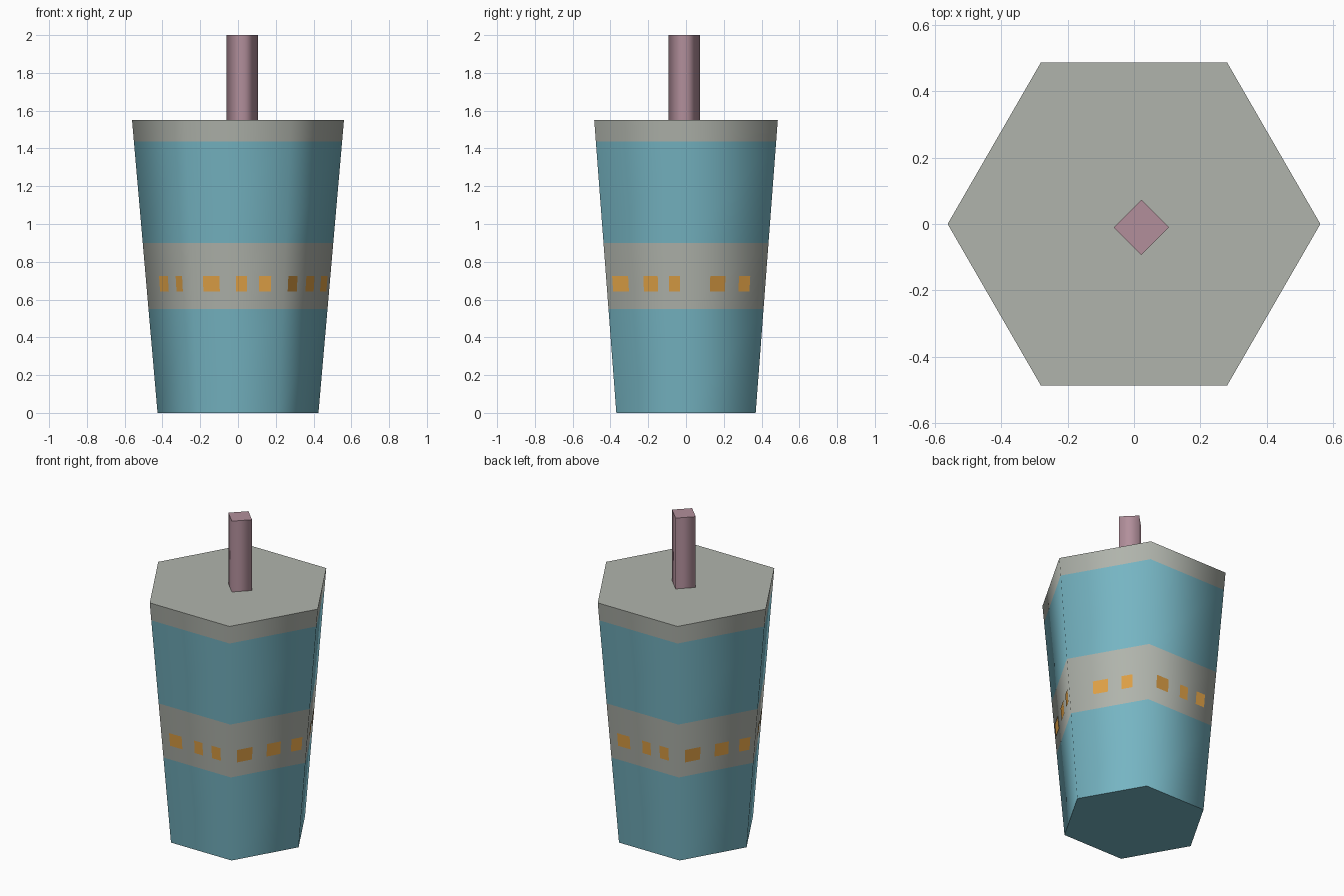
import bpy, bmesh, math
from mathutils import Vector

if "Cube" in bpy.data.objects:
    bpy.data.objects.remove(bpy.data.objects["Cube"])


def material(name, rgb):
    lin = [((c / 255 + 0.055) / 1.055) ** 2.4 for c in rgb]
    m = bpy.data.materials.new(name)
    m.diffuse_color = (*lin, 1)
    m.use_nodes = True
    m.node_tree.nodes["Principled BSDF"].inputs["Base Color"].default_value = m.diffuse_color
    return m


TEAL = material("teal", (118, 181, 195))
GREY = material("warm_grey", (176, 180, 172))
ORANGE = material("orange", (222, 160, 70))
PINK = material("dusty_pink", (178, 143, 155))

H, R0, R1 = 1.55, 0.426, 0.561


def corner(i, z):
    r = R0 + (R1 - R0) * z / H
    a = math.radians(60 * i)
    return Vector((r * math.cos(a), r * math.sin(a), z))


def finish(bm, name, mats):
    me = bpy.data.meshes.new(name)
    bm.to_mesh(me)
    bm.free()
    for m in mats:
        me.materials.append(m)
    ob = bpy.data.objects.new(name, me)
    bpy.context.collection.objects.link(ob)
    return ob


def prism(name, rings, ring_mats, mats):
    """Closed prism: smooth sides, flat caps with sharp rims."""
    bm = bmesh.new()
    rows = [[bm.verts.new(p) for p in ring] for ring in rings]
    n = len(rows[0])
    for k in range(len(rows) - 1):
        for i in range(n):
            j = (i + 1) % n
            f = bm.faces.new((rows[k][i], rows[k][j], rows[k + 1][j], rows[k + 1][i]))
            f.smooth = True
            f.material_index = ring_mats[k]
    caps = [bm.faces.new(rows[0][::-1]), bm.faces.new(rows[-1])]
    for cap, mi in zip(caps, (ring_mats[0], ring_mats[-1])):
        cap.material_index = mi
        for e in cap.edges:
            e.smooth = False
    return finish(bm, name, mats)


# Tapered six-sided cup with grey band and grey lid
levels = [0, 0.55, 0.90, 1.437, H]
prism("cup", [[corner(i, z) for i in range(6)] for z in levels],
      [0, 1, 0, 1], [TEAL, GREY])

# Four-sided straw
straw_rings = [[(0.022 + 0.083 * math.cos(a), -0.01 + 0.083 * math.sin(a), z)
                for a in (0, math.pi / 2, math.pi, 1.5 * math.pi)] for z in (1.54, 2.0)]
prism("straw", straw_rings, [0], [PINK])

# Orange spots on the band; the pattern repeats every three sides
spots = [
    [(0.12, 0.30), (0.48, 0.60), (0.73, 0.86)],   # front and back
    [(0.08, 0.28), (0.47, 0.65), (0.79, 0.93)],   # front right and back left
    [(0.30, 0.49), (0.66, 0.80)],                 # back right and front left
]
bm = bmesh.new()
for side in range(6):
    i = side + 4  # side 0 is the front
    a = math.radians(60 * i + 30)
    out = Vector((math.cos(a), math.sin(a), 0)) * 0.003
    for u0, u1 in spots[side % 3]:
        bm.faces.new([bm.verts.new(corner(i, z).lerp(corner(i + 1, z), u) + out)
                      for u, z in ((u0, 0.643), (u1, 0.643), (u1, 0.725), (u0, 0.725))])
finish(bm, "band_spots", [ORANGE])
